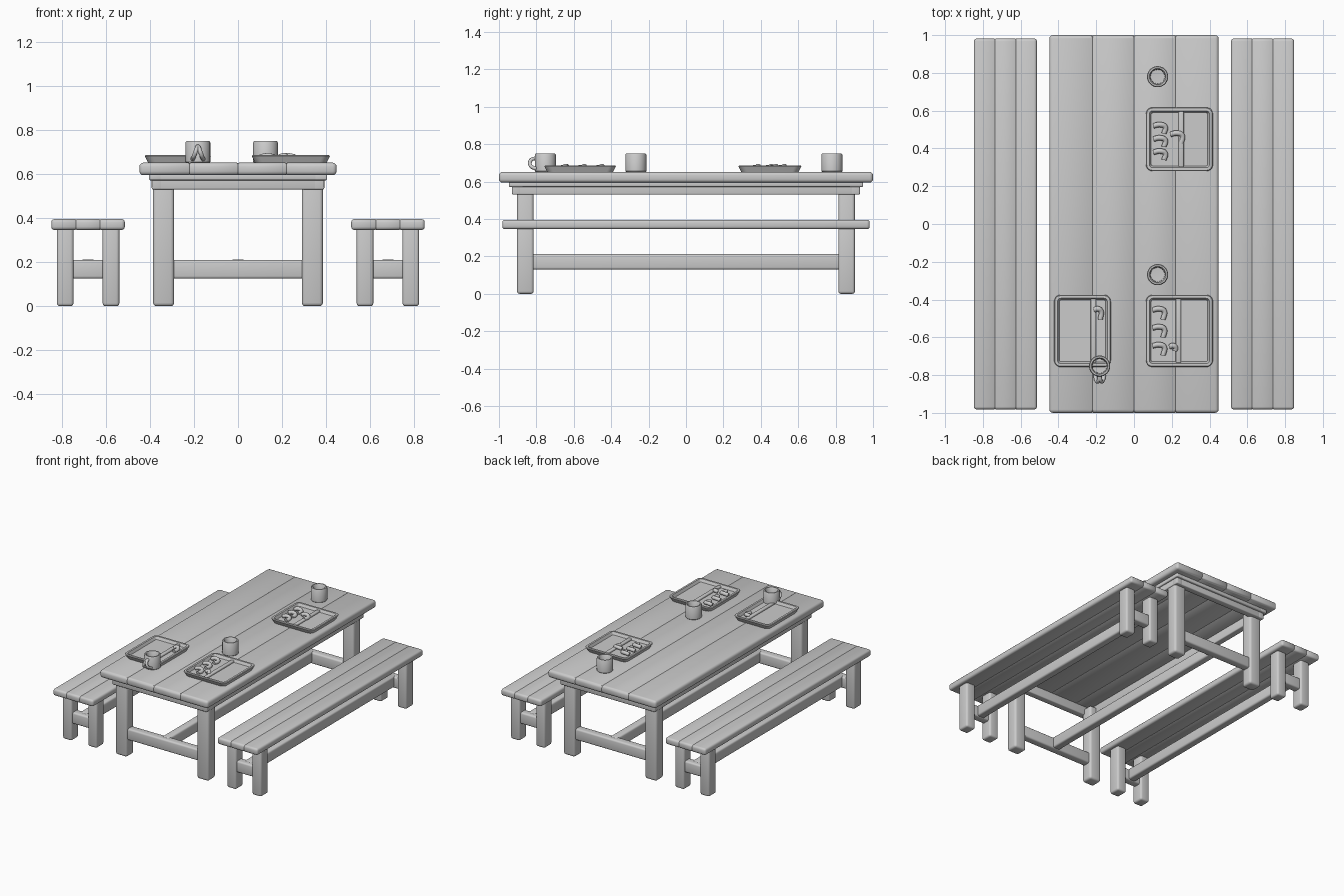
import bpy, bmesh, math
from mathutils import Vector

if "Cube" in bpy.data.objects:
    bpy.data.objects.remove(bpy.data.objects["Cube"], do_unlink=True)

grey = bpy.data.materials.new("plain grey")
grey.use_nodes = True
grey.diffuse_color = (0.6, 0.6, 0.6, 1)
grey.node_tree.nodes["Principled BSDF"].inputs["Base Color"].default_value = (0.6, 0.6, 0.6, 1)


def finish(ob, angle=40):
    """Shade one object and give it the material."""
    ob.data.materials.clear()
    ob.data.materials.append(grey)
    bpy.ops.object.select_all(action="DESELECT")
    ob.select_set(True)
    bpy.context.view_layer.objects.active = ob
    bpy.ops.object.shade_smooth_by_angle(angle=math.radians(angle))
    return ob


def from_bmesh(name, bm):
    bmesh.ops.recalc_face_normals(bm, faces=bm.faces[:])
    me = bpy.data.meshes.new(name)
    bm.to_mesh(me)
    bm.free()
    ob = bpy.data.objects.new(name, me)
    bpy.context.collection.objects.link(ob)
    return finish(ob)


def rounded_box(lo, hi, r):
    bm = bmesh.new()
    bmesh.ops.create_cube(bm, size=1)
    lo, hi = Vector(lo), Vector(hi)
    for v in bm.verts:
        v.co = (lo + hi) / 2 + v.co * (hi - lo)
    bmesh.ops.bevel(bm, geom=bm.edges[:], offset=r, segments=3, profile=0.5, affect="EDGES")
    return bm


def box(name, lo, hi, r=0.012):
    return from_bmesh(name, rounded_box(lo, hi, r))


def plank_slab(name, lo, hi, seams, r):
    """Rounded slab with shallow grooves between its planks."""
    bm = rounded_box(lo, hi, r)
    mid = (lo[2] + hi[2]) / 2
    for s in seams:
        for d in (-0.004, 0, 0.004):
            bmesh.ops.bisect_plane(bm, geom=bm.verts[:] + bm.edges[:] + bm.faces[:],
                                   plane_co=(s + d, 0, 0), plane_no=(1, 0, 0))
        for v in bm.verts:
            if abs(v.co.x - s) < 0.001:
                v.co.z = mid + (v.co.z - mid) * 0.9
                v.co.y *= 0.997
    return from_bmesh(name, bm)


def frame(name, x, y, z0, z1, t):
    """Four rails following a rectangle of half sizes x and y."""
    for s, side in ((-1, "right"), (1, "left")):
        a, b = sorted((s * x, s * (x - t)))
        box(f"{name}_{side}", (a, -y, z0), (b, y, z1), 0.007)
    for s, side in ((-1, "front"), (1, "back")):
        a, b = sorted((s * y, s * (y - t)))
        box(f"{name}_{side}", (-x, a, z0), (x, b, z1), 0.007)


def trestle(name, cx, half, w, top, r):
    """Four legs, two end stretchers and one long middle stretcher."""
    for sy, end in ((-1, "front"), (1, "back")):
        y0, y1 = sorted((sy * 0.815, sy * 0.903))
        for sx, side in ((-1, "right"), (1, "left")):
            x0, x1 = sorted((cx + sx * half, cx + sx * (half - w)))
            box(f"{name}_leg_{end}_{side}", (x0, y0, 0), (x1, y1, top), r)
        box(f"{name}_end_stretcher_{end}", (cx - half + w / 2, sy * 0.86 - 0.03, 0.125),
            (cx + half - w / 2, sy * 0.86 + 0.03, 0.21))
    box(f"{name}_long_stretcher", (cx - 0.03, -0.86, 0.13), (cx + 0.03, 0.86, 0.213))


# Table
plank_slab("table_top", (-0.448, -1, 0.595), (0.448, 1, 0.652), (-0.22, 0, 0.22), 0.018)
frame("apron_moulding", 0.405, 0.947, 0.572, 0.602, 0.06)
frame("apron", 0.392, 0.93, 0.53, 0.6, 0.05)
trestle("table", 0, 0.386, 0.096, 0.58, 0.016)

# Benches
for s, side in ((-1, "right"), (1, "left")):
    c = s * 0.681
    plank_slab(f"bench_seat_{side}", (c - 0.167, -0.982, 0.346), (c + 0.167, 0.982, 0.396),
               (c - 0.055, c + 0.055), 0.015)
    trestle(f"bench_{side}", c, 0.142, 0.076, 0.37, 0.014)

TOP = 0.652


def tube(name, points, radius):
    cu = bpy.data.curves.new(name, "CURVE")
    cu.dimensions = "3D"
    cu.bevel_depth, cu.bevel_resolution, cu.use_fill_caps = radius, 3, True
    sp = cu.splines.new("BEZIER")
    sp.bezier_points.add(len(points) - 1)
    for bp, p in zip(sp.bezier_points, points):
        bp.co = p
        bp.handle_left_type = bp.handle_right_type = "AUTO"
    ob = bpy.data.objects.new(name, cu)
    bpy.context.collection.objects.link(ob)
    bpy.ops.object.select_all(action="DESELECT")
    ob.select_set(True)
    bpy.context.view_layer.objects.active = ob
    bpy.ops.object.convert(target="MESH")
    return finish(bpy.context.object)


def tray(name, x0, x1, y0, y1, divider):
    """Flared tray with a raised rim, a sunken floor and one divider."""
    bm = bmesh.new()
    bmesh.ops.create_cube(bm, size=1)
    for v in bm.verts:
        v.co = ((x0 + x1) / 2 + v.co.x * (x1 - x0), (y0 + y1) / 2 + v.co.y * (y1 - y0),
                TOP + (0.03 if v.co.z > 0 else 0))
    upright = [e for e in bm.edges if abs(e.verts[0].co.z - e.verts[1].co.z) > 0.01]
    bmesh.ops.bevel(bm, geom=upright, offset=0.035, segments=5, profile=0.5, affect="EDGES")
    for v in bm.verts:
        if v.co.z < TOP + 0.01:
            v.co.x += (0.015 if v.co.x < (x0 + x1) / 2 else -0.015)
            v.co.y += (0.015 if v.co.y < (y0 + y1) / 2 else -0.015)
    bm.normal_update()
    floor = max(bm.faces, key=lambda f: f.calc_center_median().z)
    for width, drop in ((0.004, -0.004), (0.014, 0), (0.01, 0.02)):
        bmesh.ops.inset_region(bm, faces=[floor], thickness=width, use_even_offset=True)
        for v in floor.verts:
            v.co.z -= drop
    from_bmesh(name, bm)
    box(name + "_divider", (divider - 0.014, y0 + 0.02, TOP + 0.004),
        (divider + 0.014, y1 - 0.02, TOP + 0.027), 0.007)


def food(name, x, y, length, hook):
    """Bent lump lying on a tray floor."""
    z = TOP + 0.024
    tube(name, [(x, y, z), (x + length * 0.55, y + 0.006, z + 0.006),
                (x + length, y - 0.006, z), (x + length * 0.9, y - hook, z - 0.004)], 0.014)


tray("tray_back_left", 0.063, 0.418, 0.28, 0.617, 0.25)
tray("tray_front_left", 0.063, 0.418, -0.757, -0.375, 0.235)
tray("tray_front_right", -0.423, -0.123, -0.757, -0.375, -0.215)
for i in range(3):
    food(f"food_back_{i}", 0.105, 0.52 - i * 0.07, 0.06, 0.04)
    food(f"food_front_{i}", 0.1, -0.455 - i * 0.095, 0.06, 0.05)
food("food_back_side", 0.195, 0.475, 0.06, 0.05)
food("food_front_side", 0.19, -0.65, 0.03, 0.02)
food("food_right", -0.21, -0.455, 0.035, 0.05)


def mug(name, x, y):
    """Thick-walled cup turned from a profile."""
    profile = [(0, 0), (0.052, 0), (0.056, 0.004), (0.056, 0.092), (0.052, 0.098),
               (0.044, 0.098), (0.039, 0.092), (0.037, 0.02), (0, 0.018)]
    bm = bmesh.new()
    vs = [bm.verts.new((x + r, y, TOP + z)) for r, z in profile]
    edges = [bm.edges.new(p) for p in zip(vs, vs[1:])]
    bmesh.ops.spin(bm, geom=vs + edges, cent=(x, y, 0), axis=(0, 0, 1),
                   angle=math.tau, steps=32, use_merge=False)
    bmesh.ops.remove_doubles(bm, verts=bm.verts[:], dist=0.0001)
    from_bmesh(name, bm)


mug("mug_back", 0.125, 0.78)
mug("mug_middle", 0.125, -0.268)
mug("mug_front", -0.182, -0.752)

# Forked handle of the front mug
for s, side in ((-1, "right"), (1, "left")):
    tube(f"handle_{side}", [(-0.182, -0.8, TOP + 0.075), (-0.182 + s * 0.006, -0.83, TOP + 0.062),
                            (-0.182 + s * 0.016, -0.832, TOP + 0.035),
                            (-0.182 + s * 0.024, -0.8, TOP + 0.015)], 0.01)
